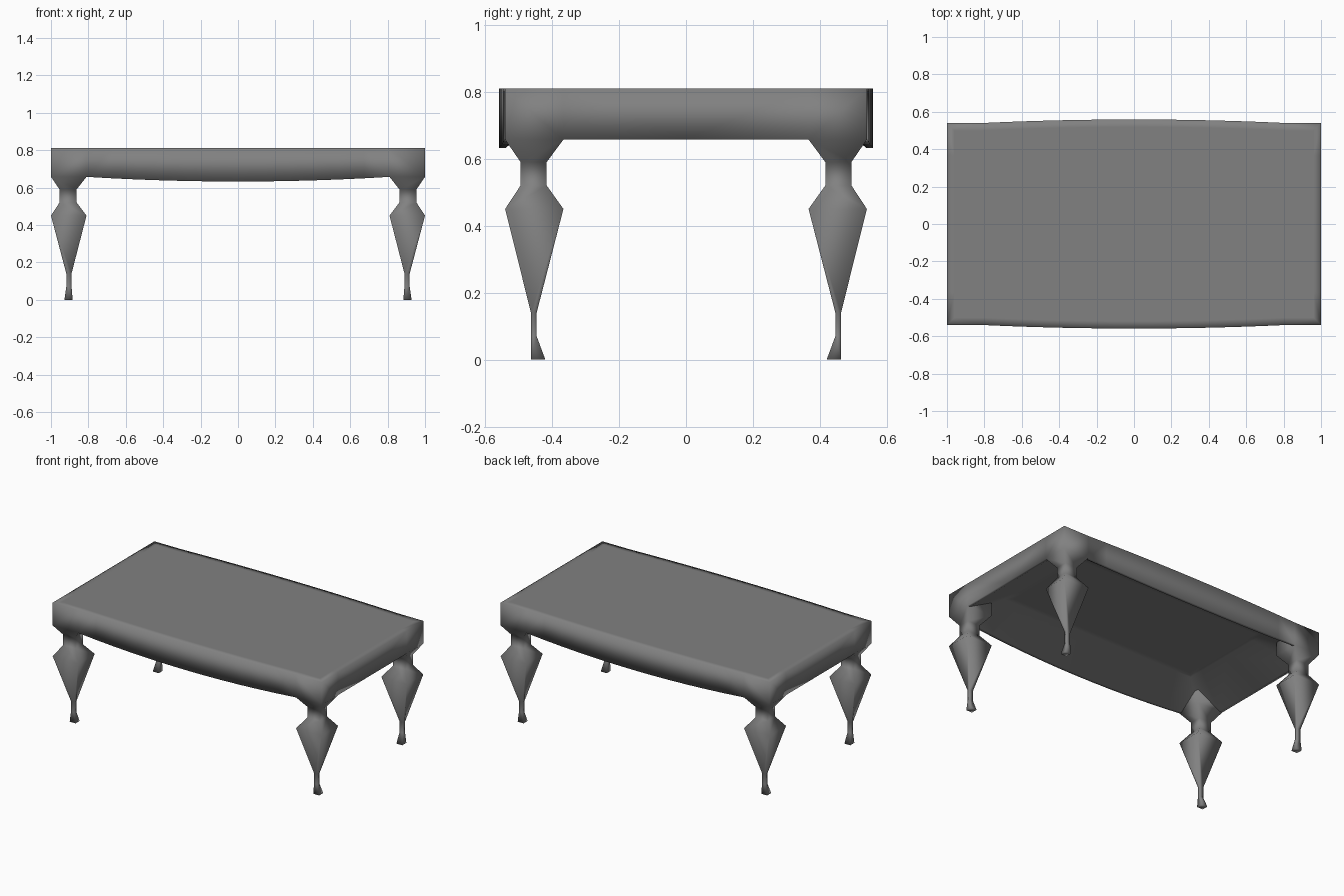
import bpy, bmesh

cube = bpy.data.objects.get("Cube")
if cube:
    bpy.data.objects.remove(cube, do_unlink=True)

# Main dimensions (one quarter is modelled, then mirrored)
TOP, UNDER, RIM = 0.81, 0.79, 0.657
BLOCK_TOP = 0.75                   # where the corner block meets the hollow
END, SIDE = 1.0, 0.54              # outer edges of the top
LEG_X, LEG_Y = 0.81, 0.366         # inner edges of the corner block
PANEL_X, PANEL_Y = 0.73, 0.34      # flat panel inside the hollow
LIP, EDGE = 0.02, 0.04             # apron thickness, top edge strip
STEPS = 6

grey = bpy.data.materials.new("grey")
grey.use_nodes = True
grey.diffuse_color = (0.22, 0.22, 0.22, 1)
grey.node_tree.nodes["Principled BSDF"].inputs["Base Color"].default_value = grey.diffuse_color

bm = bmesh.new()


def face(*points):
    bm.faces.new([bm.verts.new(p) for p in points])


def strip(a, b):
    for i in range(len(a) - 1):
        face(a[i], a[i + 1], b[i + 1], b[i])


def flat(points, z):
    return [(x, y, z) for x, y in points]


def bow(x):
    return max(0, 1 - (x / LEG_X) ** 2)


# Bowed long side, from the middle to the corner block
xs = [LEG_X * i / STEPS for i in range(STEPS + 1)]
side = [(x, SIDE + 0.019 * bow(x)) for x in xs]
outline = side + [(END, SIDE), (END, LEG_Y), (END, 0)]

# Table top with a narrow softened border
border = [(x, y - EDGE) for x, y in side]
border += [(END - EDGE, SIDE - EDGE), (END - EDGE, LEG_Y), (END - EDGE, 0)]
strip(flat(outline, TOP), flat(border, TOP))
face(*flat(border + [(0, 0)], TOP))

# Apron outer wall, dipping in the middle of the long side
rim = [(x, y, RIM - 0.025 * bow(x)) for x, y in side]
rim += flat(outline[len(side):], RIM)
strip(flat(outline, TOP), rim)

# Thin apron lip on the long side and on the end
long_lip = [(x, y - LIP, z) for x, y, z in rim[:len(side)]]
end_lip = [(END - LIP, y, z) for x, y, z in rim[-2:]]
strip(rim[:len(side)], long_lip)
strip(rim[-2:], end_lip)

# Sloping inner sides of the hollow, rising to the flat panel
lip = long_lip + [(END - LIP, SIDE - LIP, RIM)] + end_lip
panel = [(x * PANEL_X / LEG_X, PANEL_Y) for x in xs]
panel += [(PANEL_X, PANEL_Y), (PANEL_X, PANEL_Y * 0.7), (PANEL_X, 0)]
centre = [(x * 0.95, y * 0.9) for x, y in panel]
strip(lip, flat(panel, UNDER))
strip(flat(panel, UNDER), flat(centre, UNDER))
face(*flat(centre[:STEPS + 1] + centre[-2:] + [(0, 0)], UNDER))

# Inner faces of the corner block
block = [(LEG_X, SIDE), (LEG_X, LEG_Y), (END, LEG_Y)]
strip(flat(block, RIM), flat(block, BLOCK_TOP))

# Square turned leg: height, x range, y range
sections = [
    (RIM, LEG_X, END, LEG_Y, SIDE),
    (0.59, 0.863, 0.954, 0.416, 0.494),
    (0.52, 0.863, 0.954, 0.416, 0.494),
    (0.45, LEG_X, END, LEG_Y, SIDE),
    (0.14, 0.89, 0.918, 0.446, 0.463),
    (0.07, 0.89, 0.918, 0.446, 0.463),
    (0, 0.884, 0.928, 0.42, 0.463),
]
rings = [flat([(a, c), (b, c), (b, d), (a, d), (a, c)], z) for z, a, b, c, d in sections]
for upper, lower in zip(rings, rings[1:]):
    strip(upper, lower)
face(*rings[-1][:4])

# Weld the quarter and mirror it
bmesh.ops.remove_doubles(bm, verts=bm.verts[:], dist=0.0005)
bmesh.ops.recalc_face_normals(bm, faces=bm.faces[:])
highest = max(bm.faces, key=lambda f: (f.calc_center_median().z, f.calc_area()))
if highest.normal.z < 0:
    bmesh.ops.reverse_faces(bm, faces=bm.faces[:])
for f in bm.faces:
    f.smooth = True

mesh = bpy.data.meshes.new("low_table")
bm.to_mesh(mesh)
bm.free()
mesh.materials.append(grey)
table = bpy.data.objects.new("low_table", mesh)
bpy.context.collection.objects.link(table)
mirror = table.modifiers.new("mirror", 'MIRROR')
mirror.use_axis = (True, True, False)
mirror.use_clip = True
